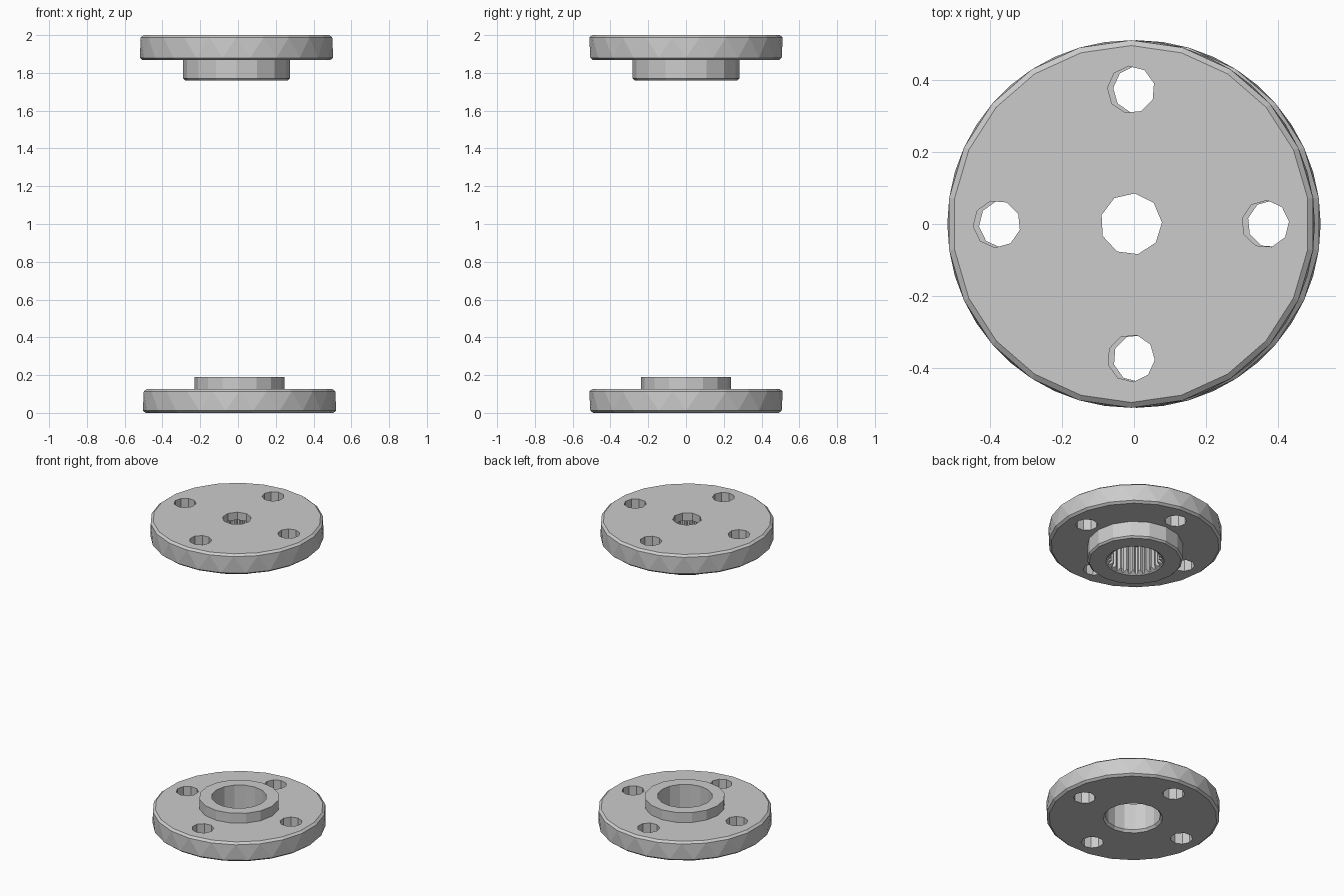
import bpy
import bmesh
from math import pi, cos, sin, tau

if "Cube" in bpy.data.objects:
    bpy.data.objects.remove(bpy.data.objects["Cube"], do_unlink=True)


def loft(name, sides, rings, x=0, y=0, phase=0, groove=0):
    """Closed stack of rings (radius, z, twist in steps); groove insets every other pair of points."""
    bm = bmesh.new()
    loops = []
    for r, z, twist in rings:
        loop = []
        for i in range(sides):
            a = phase + tau * (i + twist) / sides
            rr = r - groove if groove and i % 4 > 1 else r
            loop.append(bm.verts.new((x + rr * cos(a), y + rr * sin(a), z)))
        loops.append(loop)
    for k, (lo, hi) in enumerate(zip(loops, loops[1:])):
        twisted = rings[k][2] != rings[k + 1][2]
        for i in range(sides):
            j = (i + 1) % sides
            if twisted:
                bm.faces.new((lo[i], lo[j], hi[i]))
                bm.faces.new((lo[j], hi[j], hi[i]))
            else:
                bm.faces.new((lo[i], lo[j], hi[j], hi[i]))
    bm.faces.new(loops[0][::-1])
    bm.faces.new(loops[-1])
    bmesh.ops.recalc_face_normals(bm, faces=bm.faces)
    mesh = bpy.data.meshes.new(name)
    bm.to_mesh(mesh)
    bm.free()
    obj = bpy.data.objects.new(name, mesh)
    bpy.context.collection.objects.link(obj)
    return obj


def combine(body, tool, operation):
    """Apply a boolean and discard the tool."""
    tool.hide_render = True
    mod = body.modifiers.new("Boolean", "BOOLEAN")
    mod.operation = operation
    mod.solver = "EXACT"
    mod.object = tool
    bpy.context.view_layer.objects.active = body
    bpy.ops.object.modifier_apply(modifier=mod.name)
    bpy.data.objects.remove(tool, do_unlink=True)


def disc(name, x, z0, z1):
    """Faceted plate with small chamfers and staggered side rings."""
    c = 0.012
    return loft(name, 22, [(0.497, z0, 0), (0.512, z0 + c, 0),
                           (0.512, z1 - c, 0.5), (0.497, z1, 0.5)], x)


def bolt_holes(body, x, z0, z1):
    for k in range(4):
        a = k * pi / 2
        cutter = loft("bolt_cutter", 9, [(0.066, z0 - 0.05, 0), (0.066, z1 + 0.05, 0)],
                      x + 0.374 * cos(a), 0.374 * sin(a), phase=a + 0.1)
        combine(body, cutter, "DIFFERENCE")


# Upper flange: plate with a chamfered hub underneath
ux = -0.008
upper = disc("upper_flange", ux, 1.868, 2.0)
hub = loft("upper_hub", 16, [(0.272, 1.76, 0), (0.283, 1.771, 0), (0.283, 1.9, 0)], ux)
combine(upper, hub, "UNION")
bolt_holes(upper, ux, 1.868, 2.0)

# Splined blind bore with a lead-in chamfer, and a small hole through the top
combine(upper, loft("spline_cutter", 96, [(0.163, 1.7, 0), (0.163, 1.95, 0)], ux, groove=0.02),
        "DIFFERENCE")
combine(upper, loft("lead_in_cutter", 24, [(0.172, 1.75, 0), (0.172, 1.76, 0), (0.142, 1.782, 0)], ux),
        "DIFFERENCE")
combine(upper, loft("shaft_cutter", 9, [(0.086, 1.9, 0), (0.086, 2.05, 0)], ux, phase=0.05),
        "DIFFERENCE")

# Lower flange: plate with a short plain hub on top
lx = 0.008
lower = disc("lower_flange", lx, 0.0, 0.126)
hub = loft("lower_hub", 16, [(0.237, 0.08, 0), (0.237, 0.19, 0)], lx)
combine(lower, hub, "UNION")
bolt_holes(lower, lx, 0.0, 0.126)

# Plain through bore, chamfered at the underside
combine(lower, loft("bore_cutter", 16, [(0.176, -0.05, 0), (0.176, 0, 0),
                                        (0.163, 0.015, 0), (0.163, 0.25, 0)], lx), "DIFFERENCE")
